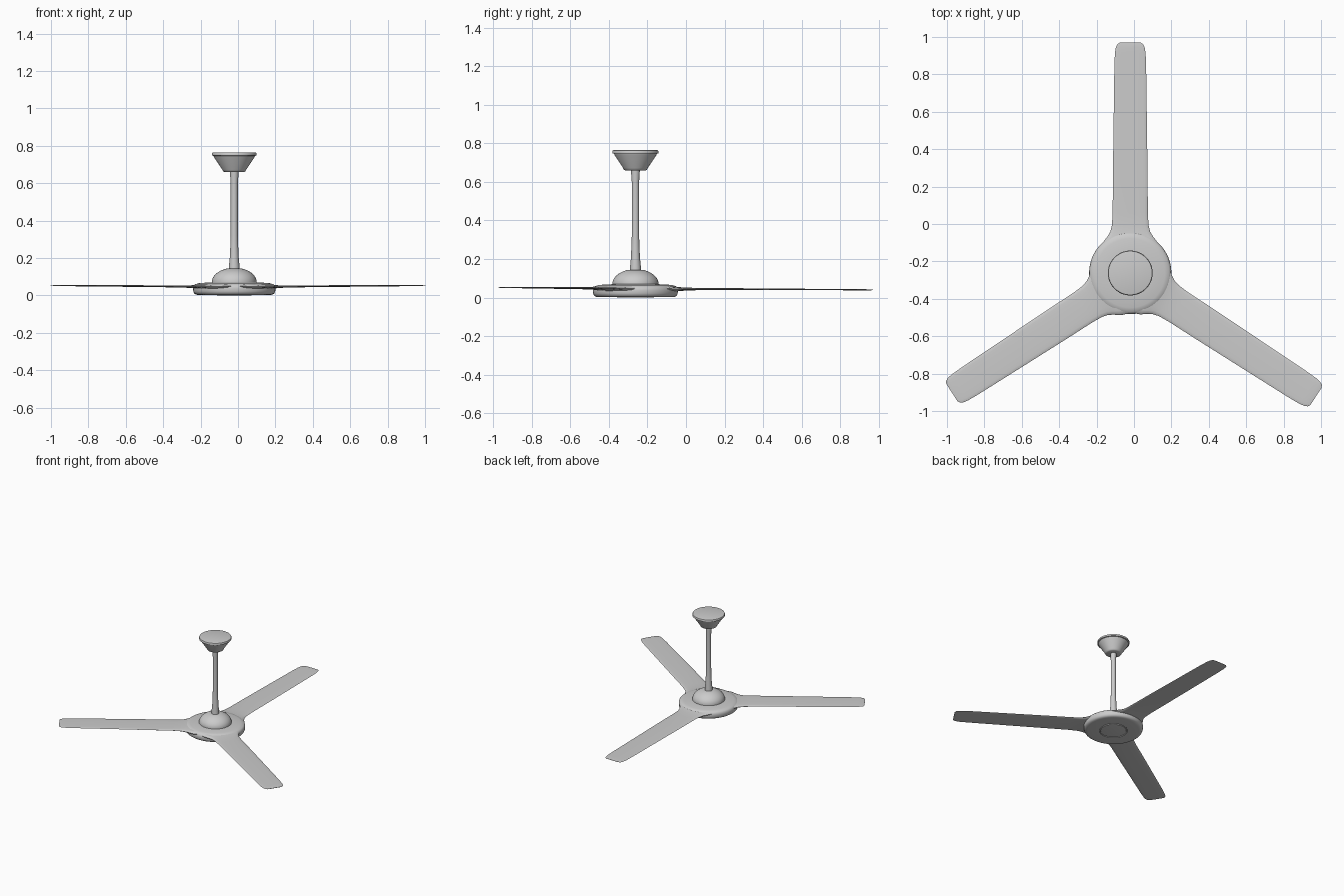
import bpy, bmesh, math

if "Cube" in bpy.data.objects:
    bpy.data.objects.remove(bpy.data.objects["Cube"])

CX, CY = -0.02, -0.262   # fan axis

grey = bpy.data.materials.new("painted_grey")
grey.diffuse_color = (0.6, 0.6, 0.6, 1)
grey.use_nodes = True
grey.node_tree.nodes["Principled BSDF"].inputs["Base Color"].default_value = grey.diffuse_color


def finish(name, bm, angle=40):
    bmesh.ops.recalc_face_normals(bm, faces=bm.faces)
    mesh = bpy.data.meshes.new(name)
    bm.to_mesh(mesh)
    bm.free()
    obj = bpy.data.objects.new(name, mesh)
    bpy.context.collection.objects.link(obj)
    mesh.materials.append(grey)
    obj.location = (CX, CY, 0)
    bpy.ops.object.select_all(action='DESELECT')
    obj.select_set(True)
    bpy.context.view_layer.objects.active = obj
    bpy.ops.object.shade_smooth_by_angle(angle=math.radians(angle))
    return obj


def loft(bm, rings):
    """Join closed rings of points and cap both ends."""
    vs = [[bm.verts.new(p) for p in ring] for ring in rings]
    n = len(vs[0])
    for a, b in zip(vs, vs[1:]):
        for i in range(n):
            j = (i + 1) % n
            bm.faces.new((a[i], a[j], b[j], b[i]))
    bm.faces.new(vs[0])
    bm.faces.new(vs[-1])


def lathe(name, profile, sides=48):
    bm = bmesh.new()
    turn = [2 * math.pi * i / sides for i in range(sides)]
    loft(bm, [[(r * math.cos(t), r * math.sin(t), z) for t in turn] for r, z in profile])
    return finish(name, bm)


# Motor housing with a grooved disc underneath
lathe("motor_housing", [
    (0.095, 0.002), (0.098, 0.006), (0.102, 0.006), (0.105, 0.002),
    (0.190, 0.002), (0.205, 0.004), (0.215, 0.011), (0.219, 0.022),
    (0.220, 0.038), (0.217, 0.052), (0.208, 0.060), (0.185, 0.066), (0.110, 0.070)], 64)
lathe("bottom_cap", [(0.088, 0.0), (0.095, 0.001), (0.096, 0.005)])

# Domed cover over the motor
dome = [(0.12, 0.066)]
for i in range(10):
    t = math.radians(8 * i)
    dome.append((0.12 * math.cos(t), 0.07 + 0.078 * math.sin(t)))
lathe("motor_dome", dome)

# Hanging rod, slightly thicker at both ends
lathe("down_rod", [(0.029, 0.135), (0.028, 0.16), (0.023, 0.21), (0.019, 0.32),
                   (0.019, 0.60), (0.022, 0.64), (0.023, 0.68)], 24)

# Ceiling canopy
lathe("ceiling_canopy", [
    (0.052, 0.659), (0.060, 0.663), (0.064, 0.672), (0.108, 0.738), (0.111, 0.746),
    (0.119, 0.748), (0.120, 0.756), (0.117, 0.763), (0.110, 0.765)])

# Blade stations: distance, half width, half thickness, centre height
STATIONS = [
    (0.110, 0.165, 0.016, 0.051), (0.165, 0.145, 0.015, 0.049), (0.195, 0.122, 0.013, 0.047),
    (0.220, 0.107, 0.011, 0.046), (0.255, 0.098, 0.008, 0.046), (0.320, 0.094, 0.006, 0.047),
    (0.500, 0.093, 0.005, 0.048), (0.800, 0.089, 0.004, 0.049), (1.100, 0.085, 0.003, 0.050),
    (1.175, 0.082, 0.003, 0.050), (1.205, 0.077, 0.003, 0.050), (1.222, 0.069, 0.002, 0.050),
    (1.230, 0.055, 0.001, 0.050)]


def blade(name, heading, length, shift, drop):
    a = math.radians(heading)
    c, s = math.cos(a), math.sin(a)
    rings = []
    for d, half, thick, z in STATIONS:
        if d > 0.22:
            d = 0.22 + (d - 0.22) * (length - 0.22) / 1.01
        ring = []
        for i in range(20):
            t = 2 * math.pi * i / 20
            u = shift + half * math.cos(t)
            sn = math.sin(t)
            h = thick * math.copysign(abs(sn) ** 0.6, sn)
            ring.append((c * d - s * u, s * d + c * u, z + h - drop * d / length))
        rings.append(ring)
    bm = bmesh.new()
    loft(bm, rings)
    finish(name, bm, 60)


blade("blade_back", 90, 1.232, 0.0, 0.010)
blade("blade_right", -33, 1.192, -0.012, -0.002)
blade("blade_left", 213, 1.148, 0.017, -0.002)
